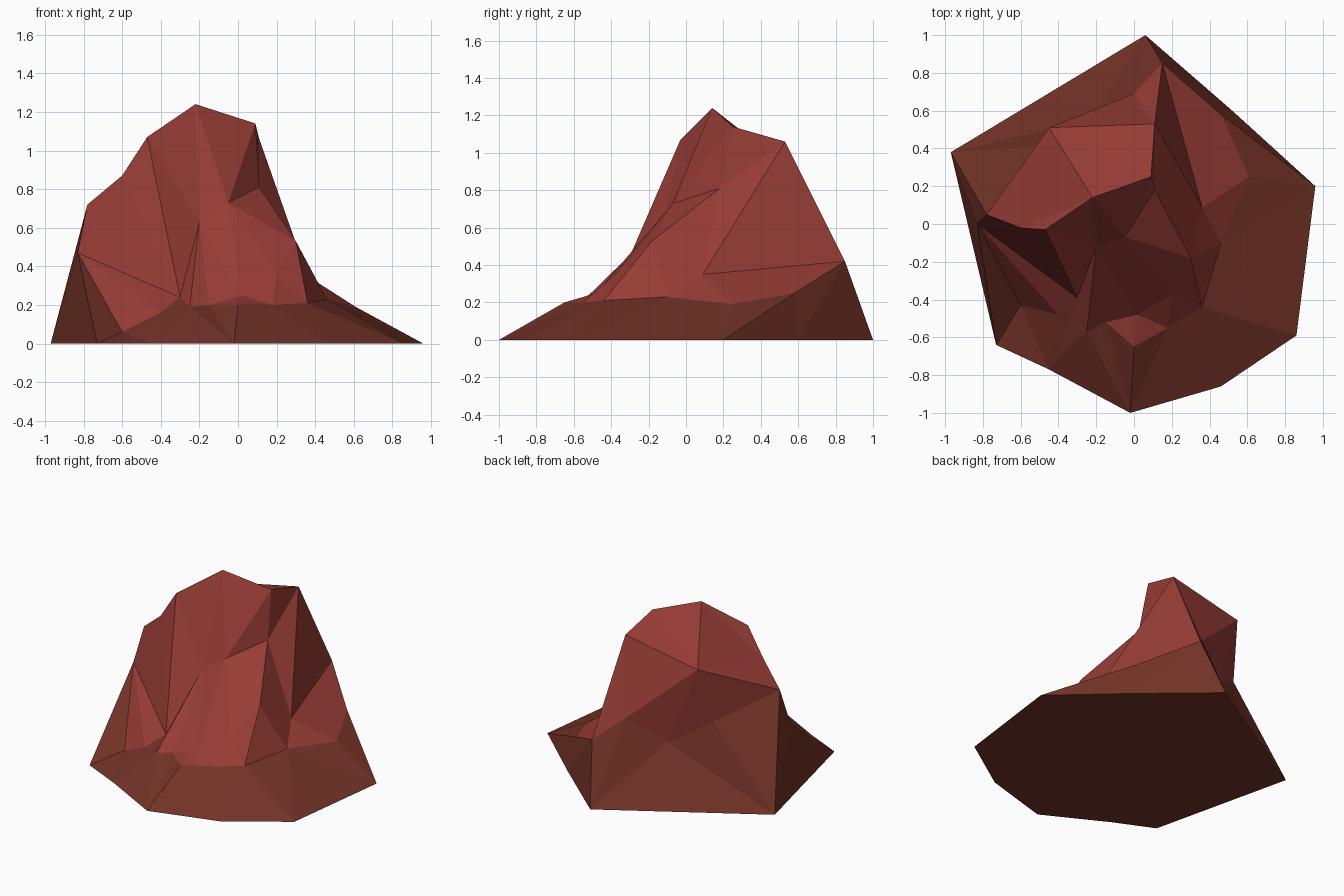
import bpy
import bmesh

default_cube = bpy.data.objects.get("Cube")
if default_cube:
    bpy.data.objects.remove(default_cube, do_unlink=True)


def flat_material(name, colour):
    mat = bpy.data.materials.new(name)
    mat.use_nodes = True
    mat.diffuse_color = colour
    mat.node_tree.nodes["Principled BSDF"].inputs["Base Color"].default_value = colour
    return mat


red_rock = flat_material("red rock", (0.31, 0.045, 0.036, 1))
brown_earth = flat_material("brown earth", (0.17, 0.032, 0.02, 1))
RED, BROWN = range(2)

# Contours of the rock, counterclockwise from the +x side
ground_outline = [(x, y, 0) for x, y in (
    (.96, .2), (.52, .6), (.06, 1), (-.97, .38), (-.73, -.64),
    (-.45, -.77), (-.02, -1), (.46, -.86), (.86, -.59))]

skirt_top = [
    (.61, .25, .19), (.46, .58, .25), (.15, .85, .42), (0, .69, .55),
    (-.24, .55, .39), (-.5, .41, .55), (-.78, .05, .72), (-.83, 0, .47),
    (-.6, -.43, .06), (-.4, -.48, .16), (-.3, -.39, .24), (-.25, -.57, .19),
    (-.15, -.52, .2), (0, -.65, .2), (.18, -.55, .2), (.36, -.44, .21),
    (.46, -.1, .23)]

shoulder = [
    (.36, .09, .35), (.11, .53, 1.06), (-.45, .51, .95), (-.6, -.02, .87),
    (-.47, -.03, 1.07), (-.2, -.12, .63), (.02, -.48, .25), (.2, -.37, .36),
    (.3, -.18, .53)]

summit = [(.11, .18, .81), (.09, .25, 1.14), (-.22, .14, 1.24), (-.05, -.07, .73)]

bm = bmesh.new()


def contour(points):
    return [bm.verts.new(p) for p in points]


def facet(corners, material):
    bm.faces.new(corners).material_index = material


def skin(outer, inner, steps, material):
    """Stitch two contours; each step moves along the outer (o) or inner (i) one."""
    a = b = 0
    for step in steps.replace(" ", ""):
        near, far = outer[a % len(outer)], inner[b % len(inner)]
        if step == "o":
            a += 1
            facet((near, outer[a % len(outer)], far), material)
        else:
            b += 1
            facet((near, inner[b % len(inner)], far), material)


ground, skirt, middle, top = map(
    contour, (ground_outline, skirt_top, shoulder, summit))

# Underside and sloping earth skirt
facet(ground[::-1], BROWN)
skin(ground, skirt, "i o i o ii o iii o i o iii o iii o i o i o i", BROWN)

# Low apron at the front corner, then the steep rock above it
facet((skirt[7], skirt[8], skirt[9]), RED)
facet((skirt[7], skirt[9], skirt[10]), RED)
rock_foot = skirt[:8] + skirt[10:]
skin(rock_foot, middle, "oo i o i ooo i oo ii oo i oo i o i o i o", RED)

# Peak and its front hollow
skin(middle, top, "o i o i ooo i ooo i o", RED)
facet((top[0], top[1], top[3]), RED)
facet((top[1], top[2], top[3]), RED)

bmesh.ops.recalc_face_normals(bm, faces=bm.faces)
mesh = bpy.data.meshes.new("rock")
bm.to_mesh(mesh)
bm.free()
mesh.materials.append(red_rock)
mesh.materials.append(brown_earth)
rock = bpy.data.objects.new("rock", mesh)
bpy.context.scene.collection.objects.link(rock)
